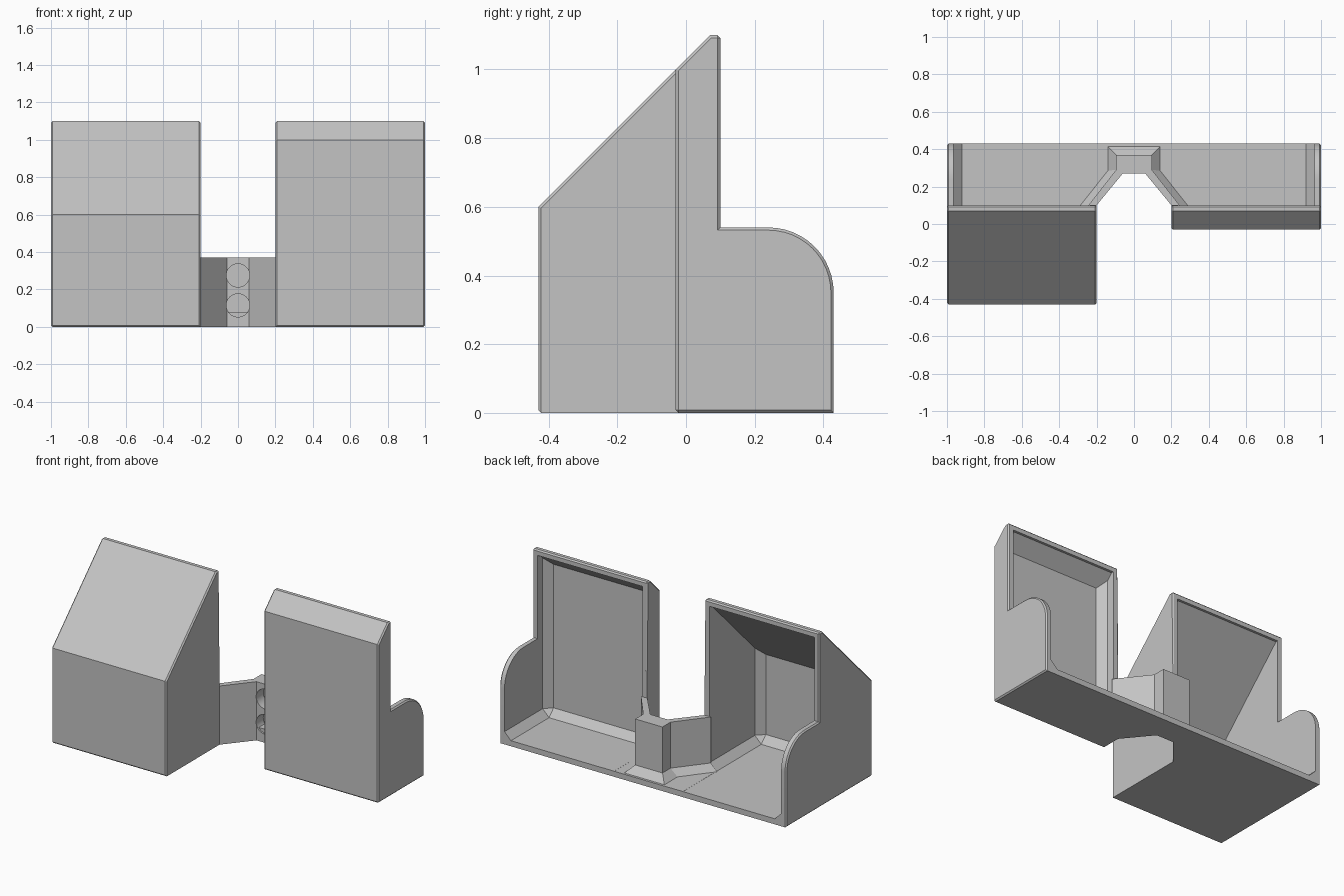
import bpy, bmesh, math

cube = bpy.data.objects.get("Cube")
if cube:
    bpy.data.objects.remove(cube, do_unlink=True)

WALL = 0.035      # shell thickness
CHAMFER = 0.045   # inner reinforcement
RIM = 0.008       # outer edge break
BACK = 0.1        # rear plane of the tall compartments

grey = bpy.data.materials.new("matte_grey")
grey.use_nodes = True
colour = (0.55, 0.55, 0.55, 1)
grey.diffuse_color = colour
grey.node_tree.nodes["Principled BSDF"].inputs["Base Color"].default_value = colour


def loft(name, ring_a, ring_b, pick=None, bevel=0):
    """Solid between two matching rings; edges chosen by pick are chamfered."""
    bm = bmesh.new()
    a = [bm.verts.new(p) for p in ring_a]
    b = [bm.verts.new(p) for p in ring_b]
    bm.faces.new(a)
    bm.faces.new(b)
    for i in range(len(a)):
        j = (i + 1) % len(a)
        bm.faces.new((a[i], a[j], b[j], b[i]))
    bmesh.ops.recalc_face_normals(bm, faces=bm.faces)
    if pick:
        edges = [e for e in bm.edges if pick(e.verts[0].co, e.verts[1].co)]
        bmesh.ops.bevel(bm, geom=edges, offset=bevel, offset_type='OFFSET',
                        segments=1, profile=0.5, affect='EDGES')
        bmesh.ops.recalc_face_normals(bm, faces=bm.faces)
    mesh = bpy.data.meshes.new(name)
    bm.to_mesh(mesh)
    bm.free()
    mesh.materials.append(grey)
    obj = bpy.data.objects.new(name, mesh)
    bpy.context.collection.objects.link(obj)
    return obj


def along_x(name, profile, x0, x1, pick=None, bevel=0):
    return loft(name, [(x0, y, z) for y, z in profile],
                [(x1, y, z) for y, z in profile], pick, bevel)


def along_z(name, plan, z0, z1):
    return loft(name, [(x, y, z0) for x, y in plan],
                [(x, y, z1) for x, y in plan])


def cut(obj, cutter):
    cutter.hide_render = True
    mod = obj.modifiers.new("cut", 'BOOLEAN')
    mod.operation = 'DIFFERENCE'
    mod.solver = 'EXACT'
    mod.object = cutter
    activate(obj)
    bpy.ops.object.modifier_apply(modifier=mod.name)
    bpy.data.objects.remove(cutter, do_unlink=True)


def activate(obj):
    bpy.ops.object.select_all(action='DESELECT')
    obj.select_set(True)
    bpy.context.view_layer.objects.active = obj


def compartment(name, side, front):
    # Outer side profile with rounded rear wing
    arc = [(0.24 + 0.19 * math.sin(t), 0.35 + 0.19 * math.cos(t))
           for t in (math.pi / 2 * i / 12 for i in range(13))]
    outline = [(front, 0), (front, front + 1.03), (0.07, 1.1), (BACK, 1.1),
               (BACK, 0.54)] + arc + [(0.43, 0)]

    def outer_edges(p, q):
        if abs(p.x) > 0.99 and abs(q.x) > 0.99:
            return True
        if abs(p.x) < 0.21 and abs(q.x) < 0.21:
            return max(p.y, q.y) < BACK + 0.01
        low_front = max(p.y, q.y) < front + 0.001 and max(p.z, q.z) < 0.01
        top_back = min(p.y, q.y) > 0.09 and min(p.z, q.z) > 1.09
        return low_front or top_back

    shell = along_x(name, outline, side * 0.2, side, outer_edges, RIM)

    # Hollow, open to the rear, with chamfered floor and corners
    inner = front + WALL
    hollow = [(inner, WALL), (inner, inner + 0.98), (1.1 - WALL - 0.98, 1.1 - WALL),
              (0.7, 1.1 - WALL), (0.7, WALL)]

    def inner_edges(p, q):
        at_front = max(p.y, q.y) < inner + 0.001
        at_floor = max(p.z, q.z) < WALL + 0.001
        upright = abs(p.x - q.x) < 0.001
        if at_front:
            return upright or at_floor
        return at_floor and upright

    cut(shell, along_x("hollow_cutter", hollow, side * (0.2 + WALL),
                       side * (1 - WALL), inner_edges, CHAMFER))

    # Inner wall stops at the rear plane, leaving only the floor behind it
    low, rear = WALL + 0.0005, BACK + 0.0005
    cut(shell, along_x("rear_cutter", [(rear, low), (rear, 0.65), (0.6, 0.65), (0.6, low)],
                       side * 0.1, side * 0.5))
    return shell


def mirrored(half):
    return half + [(-x, y) for x, y in reversed(half)]


parts = [compartment("right_compartment", -1, -0.43),
         compartment("left_compartment", 1, -0.03)]

# Floor and wall around the central notch
notch = [(-0.2, BACK), (-0.06, 0.27)]
wall_outer = [(-0.244, BACK), (-0.095, 0.29), (-0.095, 0.37)]
skirt_outer = [(-0.287, BACK), (-0.14, 0.285), (-0.14, 0.415)]
skirt_inner = [(-0.22, BACK), (-0.075, 0.28)]

parts.append(along_z("middle_floor", mirrored(notch) + [(0.2, 0.43), (-0.2, 0.43)], 0, WALL))

wall = along_z("notch_wall", mirrored(wall_outer) + mirrored(notch)[::-1], WALL, 0.37)
parts.append(wall)

# Two round blind sockets in the notch face
for height in (0.115, 0.275):
    circle = [(0.062 * math.cos(a), height + 0.062 * math.sin(a))
              for a in (math.tau * i / 40 for i in range(40))]
    cut(wall, loft("socket_cutter", [(x, 0.15, z) for x, z in circle],
                   [(x, 0.34, z) for x, z in circle]))

# Sloped skirt joining the notch wall to the floor
close = mirrored(skirt_inner)[::-1]
parts.append(loft("notch_skirt",
                  [(x, y, WALL) for x, y in mirrored(skirt_outer) + close],
                  [(x, y, WALL + CHAMFER) for x, y in mirrored(wall_outer) + close]))

for part in parts:
    activate(part)
    bpy.ops.object.shade_smooth_by_angle(angle=math.radians(25))
